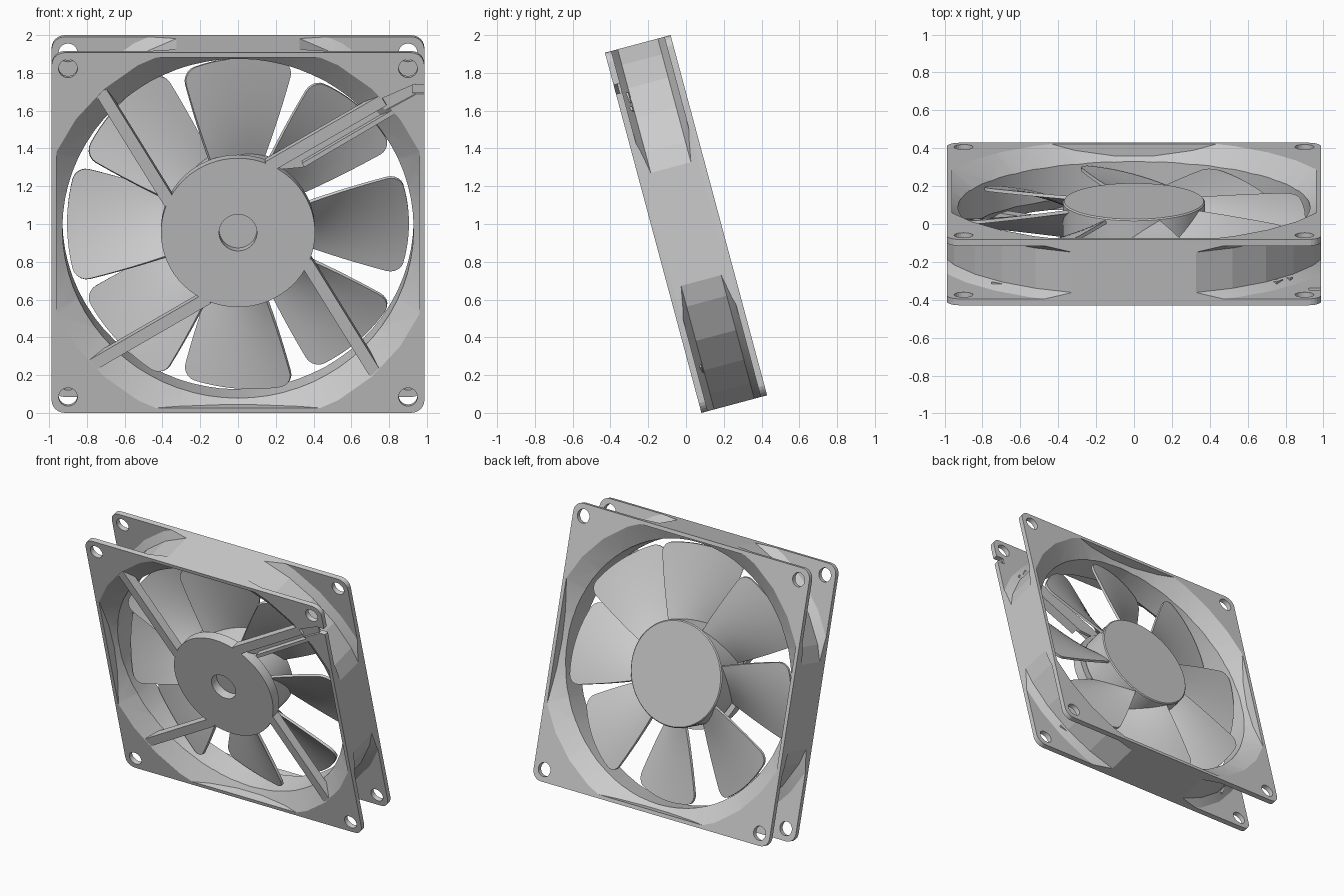
import bpy, bmesh
from math import sin, cos, pi, radians, sqrt
from mathutils import Matrix, Vector

if "Cube" in bpy.data.objects:
    bpy.data.objects.remove(bpy.data.objects["Cube"])

# Built flat: fan axis = local z (front is +z), then tilted onto z = 0
TILT = Matrix.Translation((0, 0, 1)) @ Matrix.Rotation(radians(105), 4, 'X')
HALF, T = 0.987, 0.18
parts = []


def new_obj(name, bm):
    bmesh.ops.recalc_face_normals(bm, faces=bm.faces)
    me = bpy.data.meshes.new(name)
    bm.to_mesh(me)
    bm.free()
    ob = bpy.data.objects.new(name, me)
    bpy.context.collection.objects.link(ob)
    return ob


def loft(name, rings):
    bm = bmesh.new()
    rows = [[bm.verts.new(p) for p in r] for r in rings]
    n = len(rows[0])
    for a, b in zip(rows, rows[1:]):
        for i in range(n):
            j = (i + 1) % n
            bm.faces.new((a[i], a[j], b[j], b[i]))
    bm.faces.new(rows[0][::-1])
    bm.faces.new(rows[-1])
    return new_obj(name, bm)


def lathe(name, profile, segs, cx=0, cy=0):
    return loft(name, [[(cx + r * cos(2 * pi * i / segs), cy + r * sin(2 * pi * i / segs), z)
                        for i in range(segs)] for r, z in profile])


def prism(name, pts, z0, z1):
    return loft(name, [[(x, y, z) for x, y in pts] for z in (z0, z1)])


def bar(name, p, q, width, z0, z1):
    p, q = Vector(p), Vector(q)
    d = (q - p).normalized()
    n = Vector((-d.y, d.x)) * width / 2
    return prism(name, [p - n, q - n, q + n, p + n], z0, z1)


def box(name, h, z0, z1):
    return prism(name, [(-h, -h), (h, -h), (h, h), (-h, h)], z0, z1)


def boolean(ob, other, op='DIFFERENCE'):
    m = ob.modifiers.new("cut", 'BOOLEAN')
    m.operation, m.object, m.solver = op, other, 'EXACT'
    bpy.context.view_layer.objects.active = ob
    bpy.ops.object.modifier_apply(modifier=m.name)
    bpy.data.objects.remove(other)


def finish(ob, angle):
    ob.data.transform(TILT)
    bpy.ops.object.select_all(action='DESELECT')
    ob.select_set(True)
    bpy.context.view_layer.objects.active = ob
    bpy.ops.object.shade_smooth_by_angle(angle=radians(angle))


# Frame: rounded square slab
R = 0.07
outline = []
for k, (sx, sy) in enumerate([(1, 1), (-1, 1), (-1, -1), (1, -1)]):
    for i in range(7):
        a = pi / 2 * (k + i / 6)
        outline.append((sx * (HALF - R) + R * cos(a), sy * (HALF - R) + R * sin(a)))
frame = prism("frame", outline, -T, T)

# Corner recesses between the two flanges, leaving the faceted duct wall
recess = box("recess", 1.1, -0.145, 0.145)
boolean(recess, lathe("duct", [(1.125, -0.16), (1.04, -0.11), (1.04, 0.11), (1.125, 0.16)], 30))
boolean(frame, recess)

# Bore with a flared mouth on both faces, limited by the thin side walls
boolean(frame, lathe("bore", [(0.93, -0.3), (0.93, 0.3)], 72))
for s in (-1, 1):
    flare = lathe("flare", [(0.93, s * 0.09), (1.089, s * 0.2)], 30)
    boolean(flare, box("limit", 0.96, -0.3, 0.3), 'INTERSECT')
    boolean(frame, flare)

# Screw holes
for sx in (-1, 1):
    for sy in (-1, 1):
        boolean(frame, lathe("hole", [(0.05, -0.3), (0.05, 0.3)], 24, sx * 0.9, sy * 0.9))

# Cable channel and edge notch in the front flange
boolean(frame, prism("channel", [(0.66, 0.60), (0.936, 0.755), (0.936, 0.815), (0.66, 0.69)], 0.16, 0.3))
boolean(frame, prism("notch", [(0.925, 0.76), (1.1, 0.76), (1.1, 0.81), (0.925, 0.81)], 0.12, 0.3))
finish(frame, 9)

# Motor base with centre recess, and the rotor hub behind it
base = lathe("motor_base", [(0.408, 0.105), (0.408, 0.178), (0.1, 0.178), (0.1, 0.115)], 64)
finish(base, 30)
hub = lathe("rotor_hub", [(0.368, -0.125), (0.375, -0.118), (0.375, 0.09)], 64)
finish(hub, 30)
shaft = lathe("shaft", [(0.12, 0.08), (0.12, 0.11)], 32)
finish(shaft, 30)

# Four offset struts
for k in range(4):
    st = bar(f"strut_{k + 1}", (-0.77, -0.725), (-0.16, -0.36), 0.065, 0.115, 0.178)
    st.data.transform(Matrix.Rotation(k * pi / 2, 4, 'Z'))
    finish(st, 20)

# Cable guide beside the upper right strut
floor = prism("cable_guide_floor", [(0.18, 0.33), (0.34, 0.345), (0.80, 0.635), (0.75, 0.72)], 0.11, 0.13)
finish(floor, 20)
rail = bar("cable_guide_rail", (0.345, 0.37), (0.83, 0.665), 0.025, 0.115, 0.178)
finish(rail, 20)


# Rotor blades: twisted, cambered, rounded tip corners
def blade(k):
    bm = bmesh.new()
    r0, r1, c, nv = 0.36, 0.905, 0.07, 10
    radii = [r0 + (r1 - c - r0) * i / 6 for i in range(7)]
    radii += [r1 - c + c * sin(pi / 2 * i / 5) for i in range(1, 6)]
    rows = []
    for r in radii:
        f = (r - r0) / (r1 - r0)
        t = min(1, max(0, (r - (r1 - c)) / c))
        half = radians(22 - 3 * f) - c / r * (1 - sqrt(max(0, 1 - t * t)))
        full = radians(22 - 3 * f)
        rise = 0.105 - 0.02 * f
        row = []
        for j in range(nv + 1):
            a = half * (2 * j / nv - 1)
            q = a / full
            th = a + k * pi / 4
            z = rise * q + 0.02 * (q * q - 0.5) - 0.01
            row.append(bm.verts.new((r * cos(th), r * sin(th), z)))
        rows.append(row)
    for a, b in zip(rows, rows[1:]):
        for j in range(nv):
            bm.faces.new((a[j], b[j], b[j + 1], a[j + 1]))
    ob = new_obj(f"blade_{k + 1}", bm)
    m = ob.modifiers.new("thickness", 'SOLIDIFY')
    m.thickness, m.offset = 0.018, 0
    bpy.context.view_layer.objects.active = ob
    bpy.ops.object.modifier_apply(modifier=m.name)
    finish(ob, 30)


for k in range(8):
    blade(k)
